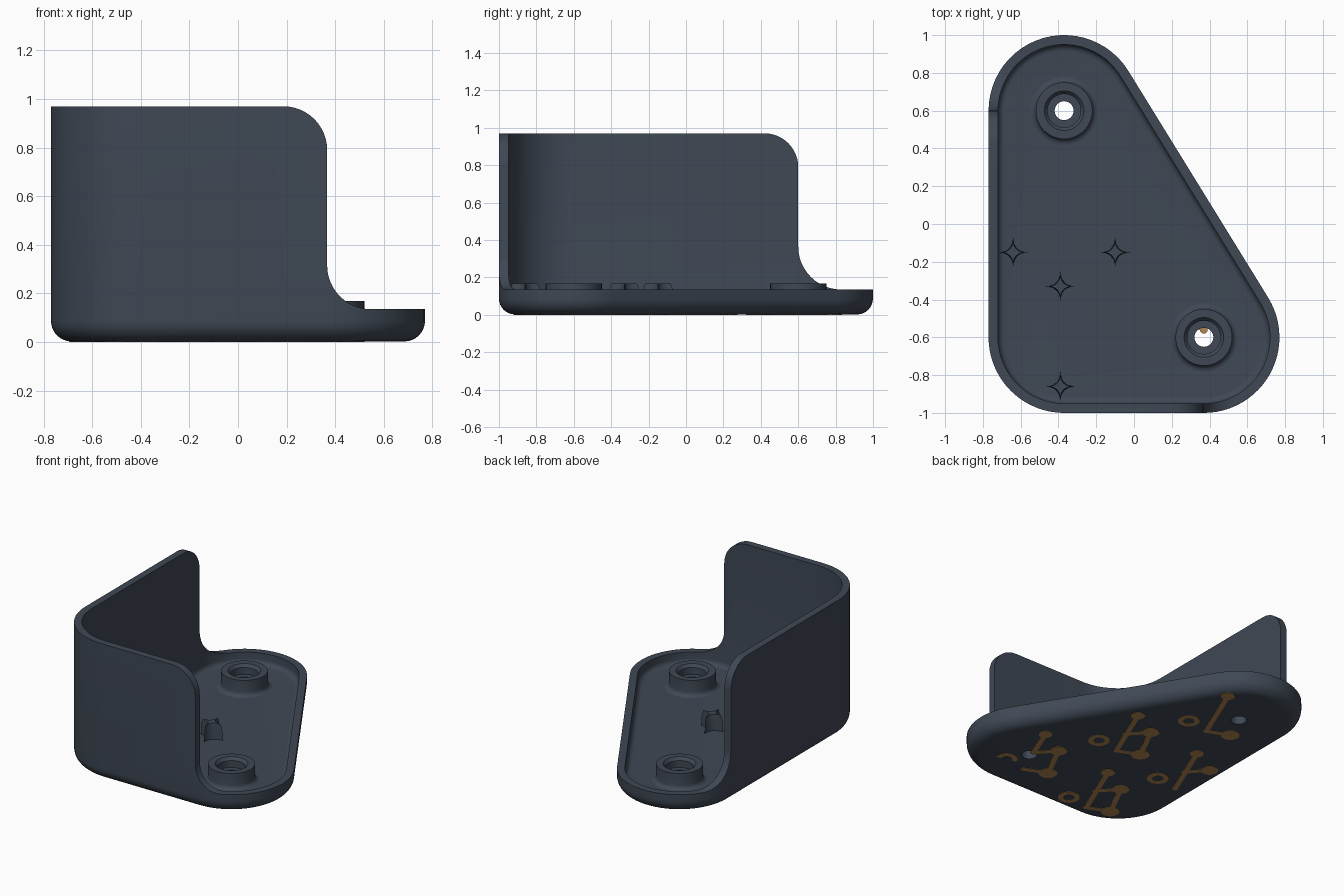
import bpy, bmesh
from math import sin, cos, pi, radians, atan2, hypot

if bpy.data.objects.get("Cube"):
    bpy.data.objects.remove(bpy.data.objects["Cube"])


def material(name, rgb):
    m = bpy.data.materials.new(name)
    m.use_nodes = True
    color = (*rgb, 1)
    m.diffuse_color = color
    m.node_tree.nodes["Principled BSDF"].inputs["Base Color"].default_value = color
    return m


SLATE = material("slate_grey", (0.05, 0.065, 0.09))
OCHRE = material("ochre", (0.43, 0.24, 0.08))

# Main sizes
CX, CY, RADIUS = 0.37, 0.6, 0.4
WALL, FLOOR, RIM, TOP, BASE = 0.05, 0.055, 0.135, 0.97, 0.002
POST_TOP = 0.168


def make(name, bm, mat, smooth=True):
    bmesh.ops.recalc_face_normals(bm, faces=bm.faces)
    mesh = bpy.data.meshes.new(name)
    bm.to_mesh(mesh)
    bm.free()
    ob = bpy.data.objects.new(name, mesh)
    bpy.context.collection.objects.link(ob)
    mesh.materials.append(mat)
    if smooth:
        shade(ob)
    return ob


def shade(ob):
    bpy.ops.object.select_all(action="DESELECT")
    ob.select_set(True)
    bpy.context.view_layer.objects.active = ob
    bpy.ops.object.shade_smooth_by_angle(angle=radians(32))


def loft(rings, closed=False):
    """Bridge matching rings of points, capping the ends or closing the loop."""
    bm = bmesh.new()
    loops = [[bm.verts.new(p) for p in ring] for ring in rings]
    pairs = list(zip(loops, loops[1:]))
    if closed:
        pairs.append((loops[-1], loops[0]))
    else:
        bm.faces.new(loops[0])
        bm.faces.new(loops[-1])
    for a, b in pairs:
        for i in range(len(a)):
            j = (i + 1) % len(a)
            bm.faces.new((a[i], a[j], b[j], b[i]))
    return bm


def arc(cx, cy, r, start, end, n=12):
    steps = [radians(start + (end - start) * i / n) for i in range(n + 1)]
    return [(cx + r * cos(a), cy + r * sin(a)) for a in steps]


def outline(offset, z):
    """Triangle with three rounded corners, moved inwards by the offset."""
    r = RADIUS - offset
    slope = math_slope
    pts = arc(CX, -CY, r, -90, slope, 24)
    pts += arc(-CX, CY, r, slope, 180, 24)
    pts += arc(-CX, -CY, r, 180, 270, 20)
    return [(x, y, z) for x, y in pts]


math_slope = atan2(CX, CY) * 180 / pi

# Shell: rounded underside, outer wall, inner wall and filleted floor
EDGE, FILLET = 0.085, 0.035
rings = [outline(EDGE - x, z) for x, z in arc(0, BASE + EDGE, EDGE, -90, 0, 8)]
rings += [outline(0, TOP), outline(WALL, TOP)]
rings += [outline(WALL + FILLET - x, z)
          for x, z in arc(0, FLOOR + FILLET, FILLET, 0, -90, 6)]
shell = make("shell", loft(rings), SLATE, smooth=False)


def cut(ob, bm):
    cutter = make("cutter", bm, SLATE, smooth=False)
    cutter.hide_render = True
    mod = ob.modifiers.new("cut", "BOOLEAN")
    mod.operation, mod.solver, mod.object = "DIFFERENCE", "EXACT", cutter
    bpy.context.view_layer.objects.active = ob
    bpy.ops.object.modifier_apply(modifier=mod.name)
    bpy.data.objects.remove(cutter)


def wall_end(edge, round_top, fillet):
    """Profile beyond the end of a wall: foot fillet and rounded top corner."""
    pts = [(2, RIM)]
    pts += arc(edge + fillet, RIM + fillet, fillet, 270, 180)
    pts += arc(edge - round_top, TOP - round_top, round_top, 0, 90)
    return pts + [(edge - round_top, 1.3), (2, 1.3)]


# Trim the front wall, the side wall and the open slanted side
front = wall_end(0.367, 0.18, 0.18)
cut(shell, loft([[(x, y, z) for x, z in front] for y in (-2, 2)]))
side = wall_end(0.6, 0.18, 0.23)
cut(shell, loft([[(x, y, z) for y, z in side] for x in (-2, 2)]))
slant = [(-3 * CX, 3 * CY), (3 * CX, -3 * CY),
         (3 * CX + 4 * CY, -3 * CY + 4 * CX), (-3 * CX + 4 * CY, 3 * CY + 4 * CX)]
cut(shell, loft([[(x, y, z) for x, y in slant] for z in (RIM, 1.4)]))

# Screw holes through the floor
SCREWS = {"back": (-CX, CY), "front": (CX, -CY)}
for x, y in SCREWS.values():
    cut(shell, loft([[(px, py, z) for px, py in arc(x, y, 0.05, 0, 352.5, 47)]
                     for z in (-0.1, 0.3)]))
shade(shell)

# Screw bosses with a stepped seat and a fillet at the foot
for side_name, (x, y) in SCREWS.items():
    profile = [(0.05, FLOOR - 0.01), (0.18, FLOOR - 0.01)]
    profile += arc(0.18, FLOOR + 0.03, 0.03, 270, 180, 5)
    profile += [(0.15, POST_TOP), (0.105, POST_TOP), (0.088, POST_TOP - 0.02),
                (0.088, 0.1), (0.05, 0.1)]
    bm = loft([[(px, py, z) for px, py in arc(x, y, r, 0, 352.5, 47)]
               for r, z in profile], closed=True)
    make(side_name + "_screw_boss", bm, SLATE)


# Four-pointed locating posts, tapering upwards
def star(x, y, size, z):
    pts = []
    for i in range(32):
        c, s = cos(i * pi / 16), sin(i * pi / 16)
        pts.append((x + size * c * abs(c) ** 3, y + size * s * abs(s) ** 3, z))
    return pts


for i, (x, y) in enumerate([(-0.64, -0.15), (-0.39, -0.33), (-0.1, -0.15), (-0.39, -0.86)]):
    make(f"locating_post_{i + 1}",
         loft([star(x, y, 0.085, FLOOR - 0.01), star(x, y, 0.082, 0.13),
               star(x, y, 0.068, POST_TOP)]), SLATE)


# Underside inlay: repeated rings, dots and bars as thin plates
def plate(name, pts):
    make(name, loft([[(x, y, z) for x, y in pts] for z in (0, 0.004)]), OCHRE)


def dot(name, x, y, r):
    plate(name, arc(x, y, r, 0, 345, 23))


def bar(name, a, b, half=0.017):
    dx, dy = b[0] - a[0], b[1] - a[1]
    k = half / hypot(dx, dy)
    nx, ny = -dy * k, dx * k
    plate(name, [(a[0] + nx, a[1] + ny), (b[0] + nx, b[1] + ny),
                 (b[0] - nx, b[1] - ny), (a[0] - nx, a[1] - ny)])


NODES = {"a": (0.01, 0.40, 0.045), "b": (-0.19, 0.29, 0.055),
         "c": (-0.32, 0.03, 0.06), "d": (-0.17, -0.03, 0.02), "q": (-0.08, 0.17, 0.02)}
# Ring centre and the links present in each repeat
REPEATS = [((0.15, -0.17), "ad dc cb bq"), ((-0.17, -0.85), "ad dc cb bq"),
           ((-0.13, 0.39), "ad dc"), ((-0.45, -0.30), "ad qb"),
           ((0.45, -0.73), "aq qb bc cd")]
for n, ((x, y), links) in enumerate(REPEATS, 1):
    ring_end = 345 if n < 5 else 170
    start = 0 if n < 5 else -20
    rims = [arc(x, y, r, start, ring_end, 23) for r in (0.07, 0.036)]
    if n < 5:
        bm = loft([[(px, py, z) for px, py in rim] for rim, z in
                   ((rims[0], 0), (rims[0], 0.004), (rims[1], 0.004), (rims[1], 0))],
                  closed=True)
        make(f"inlay_ring_{n}", bm, OCHRE)
    else:
        plate(f"inlay_ring_{n}", rims[0] + rims[1][::-1])
    for key in sorted(set(links) - {" "}):
        px, py, r = NODES[key]
        dot(f"inlay_dot_{n}_{key}", x + px, y + py, r)
    for s, e in links.split():
        bar(f"inlay_bar_{n}_{s}{e}", *[(x + NODES[k][0], y + NODES[k][1]) for k in (s, e)])
